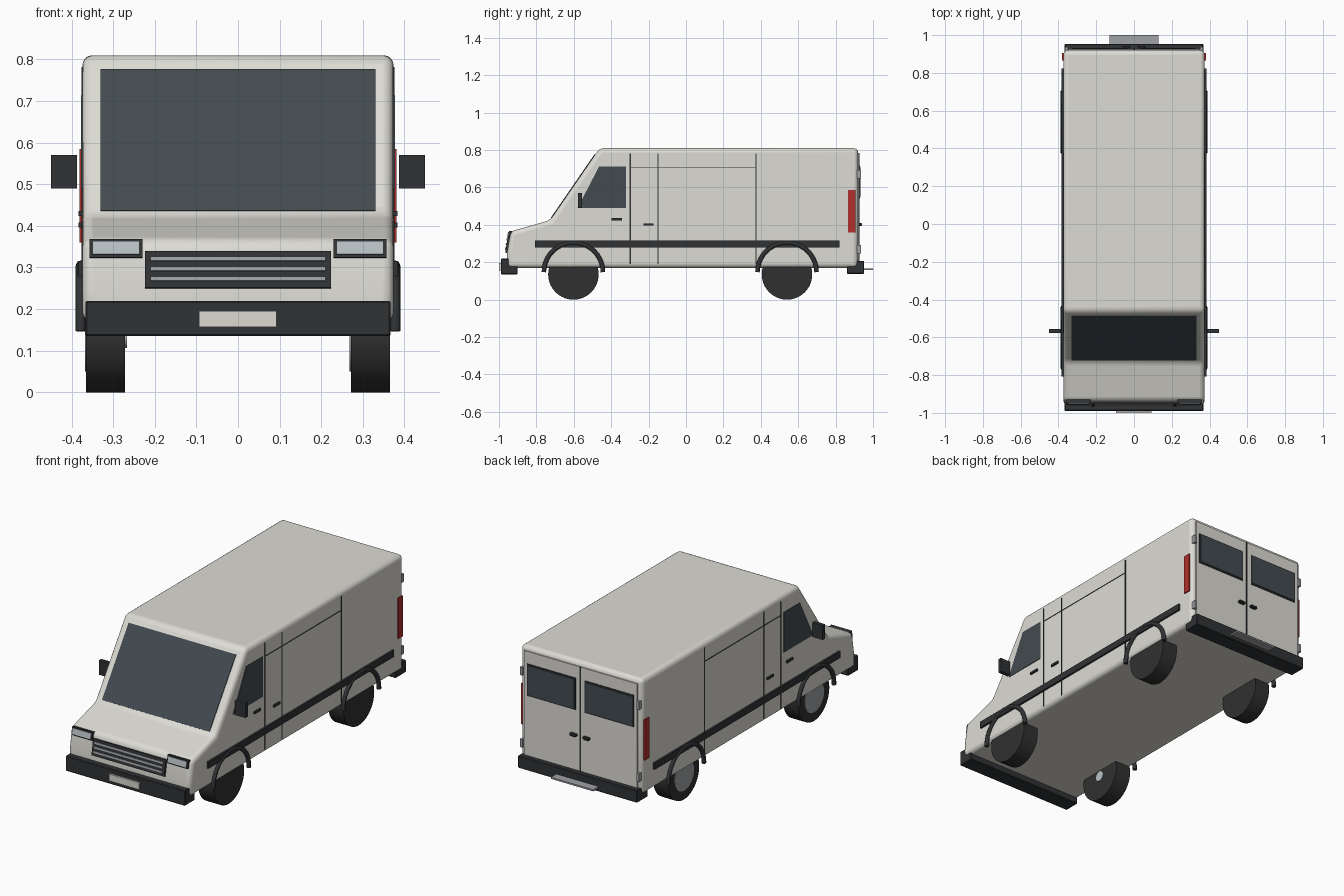
import bpy, bmesh, math
from mathutils import Vector

if "Cube" in bpy.data.objects:
    bpy.data.objects.remove(bpy.data.objects["Cube"])


def material(name, *rgb):
    m = bpy.data.materials.new(name)
    m.diffuse_color = (*rgb, 1)
    m.use_nodes = True
    m.node_tree.nodes["Principled BSDF"].inputs["Base Color"].default_value = m.diffuse_color
    return m


PAINT = material("paint", 0.72, 0.71, 0.66)
DARK = material("dark_trim", 0.03, 0.032, 0.035)
GLASS = material("glass", 0.055, 0.07, 0.08)
RUBBER = material("rubber", 0.03, 0.03, 0.03)
METAL = material("metal", 0.35, 0.36, 0.38)
LENS = material("lens", 0.5, 0.55, 0.58)
RED = material("red_lens", 0.45, 0.03, 0.025)
PLATE = material("plate", 0.72, 0.70, 0.64)


def finish(name, bm, mat, bevel=0, segments=1):
    bmesh.ops.recalc_face_normals(bm, faces=bm.faces)
    me = bpy.data.meshes.new(name)
    bm.to_mesh(me)
    bm.free()
    ob = bpy.data.objects.new(name, me)
    bpy.context.collection.objects.link(ob)
    me.materials.append(mat)
    if bevel:
        mod = ob.modifiers.new("bevel", 'BEVEL')
        mod.width, mod.segments = bevel, segments
        mod.limit_method = 'ANGLE'
        mod.angle_limit = math.radians(20)
    return ob


def smooth(ob, angle=35):
    bpy.ops.object.select_all(action='DESELECT')
    ob.select_set(True)
    bpy.context.view_layer.objects.active = ob
    bpy.ops.object.shade_smooth_by_angle(angle=math.radians(angle))


def prism(name, profile, x0, x1, mat, bevel=0, segments=1):
    """Side profile of (y, z) points extruded from x0 to x1."""
    bm = bmesh.new()
    face = bm.faces.new([bm.verts.new((x0, y, z)) for y, z in profile])
    ext = bmesh.ops.extrude_face_region(bm, geom=[face])
    verts = [v for v in ext["geom"] if isinstance(v, bmesh.types.BMVert)]
    bmesh.ops.translate(bm, verts=verts, vec=(x1 - x0, 0, 0))
    return finish(name, bm, mat, bevel, segments)


def box(name, x, y, z, mat, bevel=0):
    prof = [(y[0], z[0]), (y[1], z[0]), (y[1], z[1]), (y[0], z[1])]
    return prism(name, prof, x[0], x[1], mat, bevel)


def slab(name, x, a, b, out, inset, mat):
    """Thin panel lying on the sloped line a-b of the side profile."""
    a, b = Vector(a), Vector(b)
    d = (b - a).normalized()
    n = Vector((-d.y, d.x))
    return prism(name, [a - n * inset, b - n * inset, b + n * out, a + n * out],
                 x[0], x[1], mat)


def disc(name, x0, x1, y, z, r, mat, bevel=0):
    n = 40
    prof = [(y + r * math.cos(i * math.tau / n), z + r * math.sin(i * math.tau / n))
            for i in range(n)]
    ob = prism(name, prof, x0, x1, mat)
    smooth(ob)
    return ob


# Body shell
body = prism("body", [(-0.957, 0.17), (-0.957, 0.25), (-0.938, 0.365), (-0.727, 0.425),
                      (-0.462, 0.81), (0.92, 0.81), (0.92, 0.17)],
             -0.374, 0.374, PAINT, 0.024, 4)
smooth(body)

# Windscreen
slab("windscreen", (-0.33, 0.33), (-0.72, 0.435), (-0.486, 0.775), 0.004, 0.01, GLASS)

# Grille, slats and headlights on the leaning nose
lean = lambda z: -0.957 + (z - 0.25) * 0.165


def nose(name, x, z0, z1, out, mat):
    return slab(name, x, (lean(z0), z0), (lean(z1), z1), out, 0.01, mat)


nose("grille", (-0.224, 0.224), 0.25, 0.338, 0.01, DARK)
for z in (0.271, 0.295, 0.319):
    nose("grille_slat", (-0.21, 0.21), z - 0.005, z + 0.005, 0.014, METAL)
for s in (-1, 1):
    nose("headlight_frame", (s * 0.23, s * 0.357), 0.323, 0.367, 0.009, DARK)
    nose("headlight_lens", (s * 0.237, s * 0.35), 0.33, 0.361, 0.013, LENS)

# Bumpers, number plate and rear step
box("front_bumper", (-0.367, 0.367), (-0.99, -0.9), (0.135, 0.22), DARK, 0.004)
box("front_plate", (-0.094, 0.092), (-1.0, -0.985), (0.157, 0.195), PLATE)
box("rear_bumper", (-0.367, 0.367), (0.86, 0.953), (0.138, 0.207), DARK, 0.004)
box("rear_step", (-0.13, 0.13), (0.94, 1.0), (0.158, 0.167), METAL)

# Rear doors, split line
box("rear_split_line", (-0.004, 0.004), (0.91, 0.928), (0.2, 0.785), DARK)
for s in (-1, 1):
    box("rear_door", (s * 0.004, s * 0.348), (0.91, 0.926), (0.2, 0.785), PAINT)
    box("rear_window_frame", (s * 0.028, s * 0.328), (0.91, 0.929), (0.54, 0.718), DARK)
    box("rear_window", (s * 0.036, s * 0.32), (0.91, 0.932), (0.548, 0.71), GLASS)
    box("rear_handle", (s * 0.02, s * 0.06), (0.92, 0.942), (0.394, 0.41), DARK, 0.004)
    for z in (0.27, 0.67):
        box("rear_hinge", (s * 0.35, s * 0.366), (0.91, 0.936), (z - 0.022, z + 0.022), METAL)

for s in (-1, 1):
    inner = s * 0.36
    # Cab window, mirror, belt moulding and tail light
    prism("side_window", [(-0.58, 0.49), (-0.32, 0.49), (-0.32, 0.713), (-0.464, 0.713)],
          inner, s * 0.377, GLASS)
    box("side_mirror", (s * 0.387, s * 0.45), (-0.578, -0.557), (0.49, 0.57), DARK)
    box("side_moulding", (inner, s * 0.384), (-0.807, 0.822), (0.278, 0.315), DARK)
    box("tail_light", (inner, s * 0.381), (0.865, 0.905), (0.36, 0.585), RED)
    # Door gaps and handles
    for y in (-0.298, -0.15, 0.375):
        box("door_gap", (inner, s * 0.376), (y - 0.003, y + 0.003), (0.19, 0.782), DARK)
    box("sliding_door_gap", (inner, s * 0.376), (-0.298, 0.375), (0.703, 0.707), DARK)
    for y, z in ((-0.37, 0.43), (-0.2, 0.402)):
        box("door_handle", (inner, s * 0.383), (y - 0.027, y + 0.027),
            (z - 0.006, z + 0.006), DARK)

    for y in (-0.602, 0.54):
        # Wheel with rim and hub cap
        c = s * 0.318
        disc("tyre", c - 0.047, c + 0.047, y, 0.135, 0.135, RUBBER)
        disc("rim", c - 0.05, c - 0.03, y, 0.135, 0.085, METAL)
        if s < 0 and y < 0:
            disc("hub_cap", c + 0.03, c + 0.051, y, 0.135, 0.028, LENS)
        # Wheel arch trim: half ring of round tube
        cu = bpy.data.curves.new("wheel_arch", 'CURVE')
        cu.dimensions = '3D'
        cu.bevel_depth, cu.bevel_resolution, cu.use_fill_caps = 0.012, 2, True
        sp = cu.splines.new('POLY')
        sp.points.add(20)
        for i, p in enumerate(sp.points):
            a = math.pi * i / 20
            p.co = (s * 0.378, y + 0.158 * math.cos(a), 0.147 + 0.158 * math.sin(a), 1)
        cu.materials.append(DARK)
        bpy.context.collection.objects.link(bpy.data.objects.new("wheel_arch", cu))
